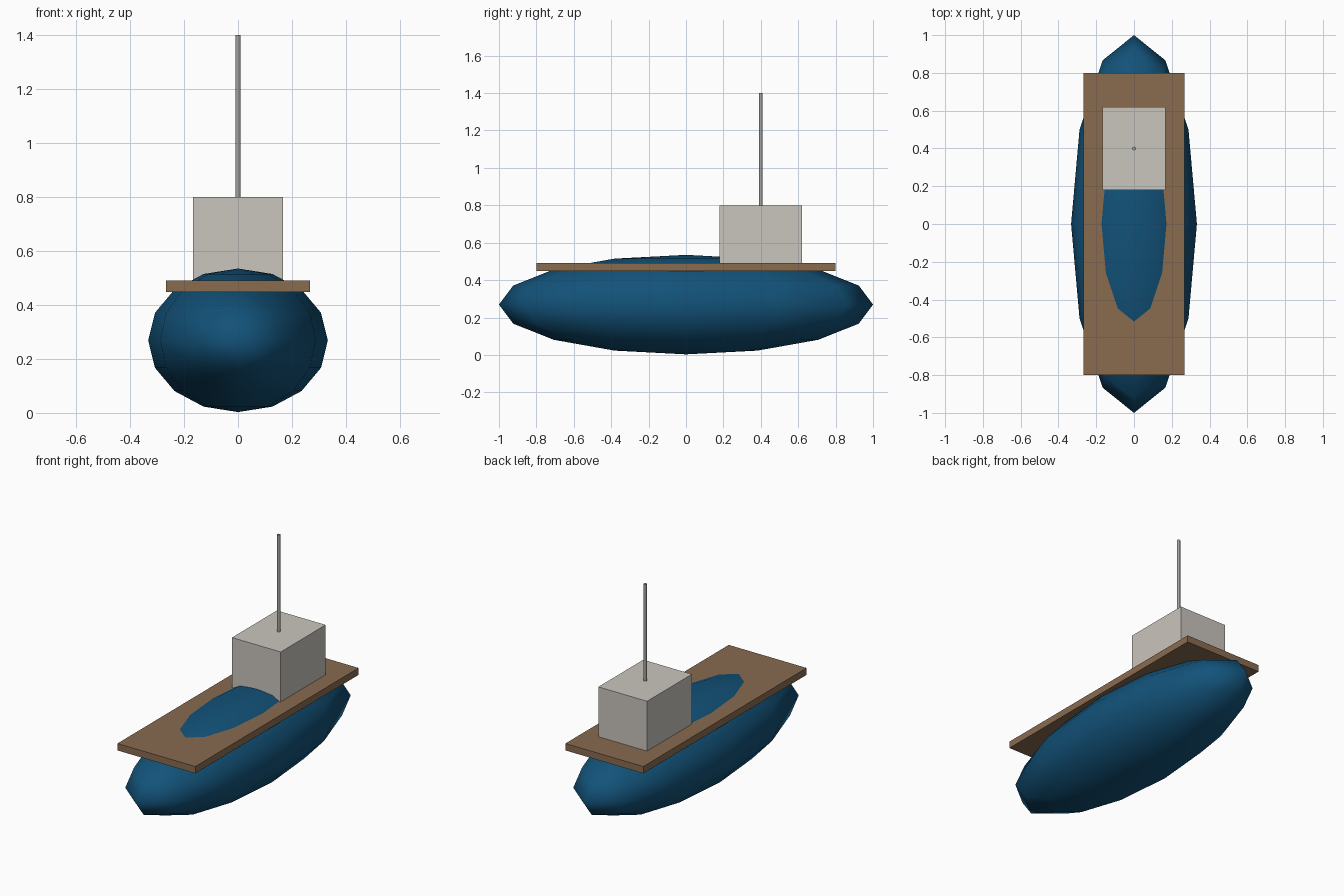
import bpy
import math

if "Cube" in bpy.data.objects:
    bpy.data.objects.remove(bpy.data.objects["Cube"])


def material(name, rgb):
    m = bpy.data.materials.new(name)
    m.diffuse_color = (*rgb, 1.0)
    m.use_nodes = True
    m.node_tree.nodes["Principled BSDF"].inputs["Base Color"].default_value = m.diffuse_color
    return m


BLUE = material("hull blue", (0.006, 0.084, 0.19))
BROWN = material("deck brown", (0.25, 0.147, 0.078))
CREAM = material("cabin off white", (0.59, 0.56, 0.51))
GREY = material("mast grey", (0.36, 0.36, 0.34))


def finish(name, mat):
    ob = bpy.context.object
    ob.name = name
    ob.data.materials.append(mat)
    return ob


def box(name, mat, x, y, z):
    """Box from (min, max) pairs."""
    bpy.ops.mesh.primitive_cube_add(
        size=1, location=[sum(r) / 2 for r in (x, y, z)])
    ob = finish(name, mat)
    ob.scale = [r[1] - r[0] for r in (x, y, z)]
    bpy.ops.object.transform_apply(location=False, rotation=False, scale=True)
    return ob


# Hull: stretched low-poly sphere, smooth shaded
bpy.ops.mesh.primitive_uv_sphere_add(
    segments=12, ring_count=8, radius=1, location=(0, 0, 0.269))
hull = finish("hull", BLUE)
hull.scale = (0.333, 1.0, 0.266)
bpy.ops.object.transform_apply(location=False, rotation=False, scale=True)
bpy.ops.object.shade_smooth()

# Flat deck plank, with the hull's crown rising through it
box("deck", BROWN, (-0.267, 0.267), (-0.8, 0.8), (0.448, 0.491))

# Cabin towards the stern
box("cabin", CREAM, (-0.167, 0.167), (0.18, 0.62), (0.48, 0.8))

# Mast on the cabin roof
bpy.ops.mesh.primitive_cylinder_add(
    vertices=12, radius=0.01, depth=0.6, location=(0, 0.4, 1.1))
finish("mast", GREY)
bpy.ops.object.shade_smooth_by_angle(angle=math.radians(40))
